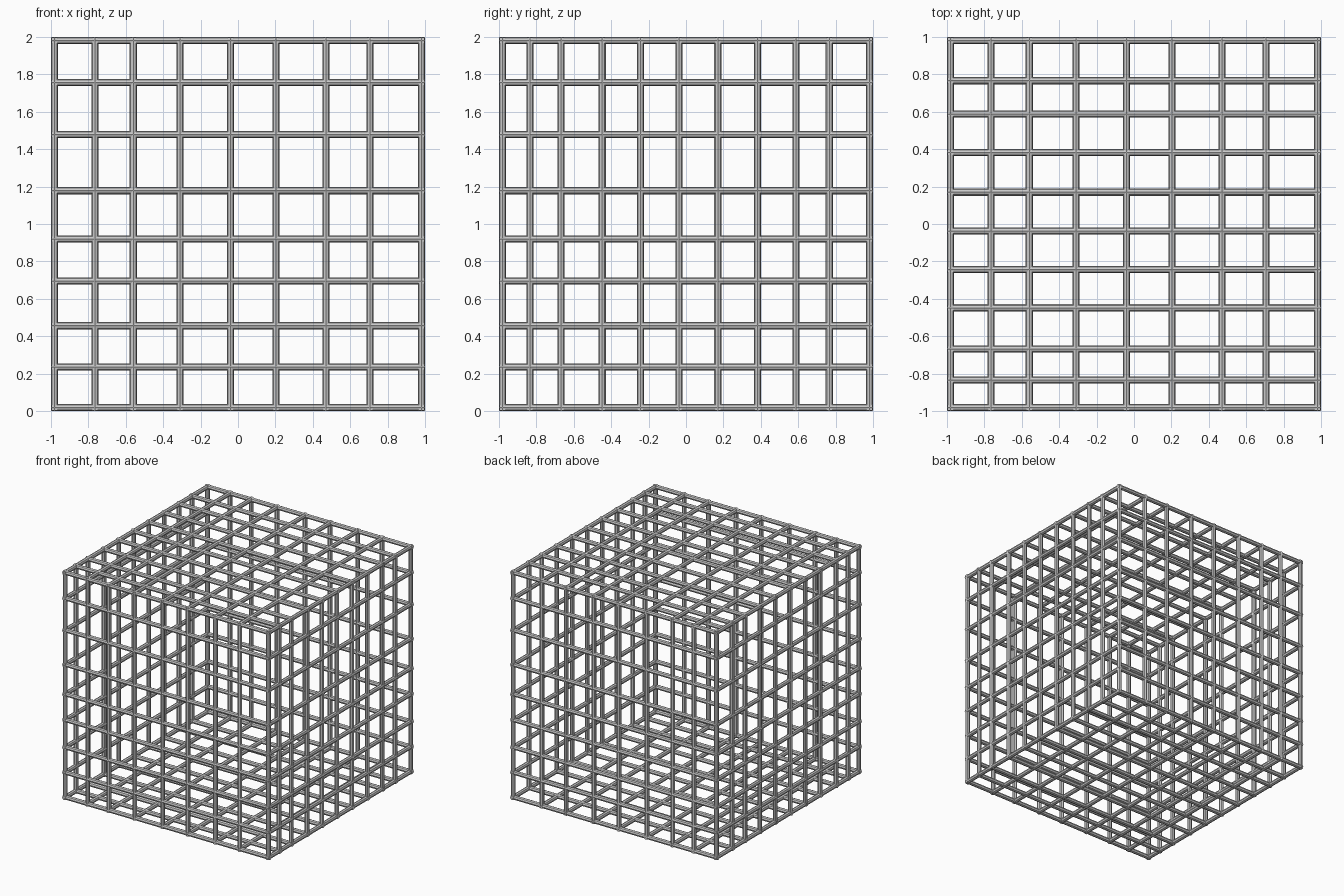
import bpy, bmesh
from mathutils import Vector

if "Cube" in bpy.data.objects:
    bpy.data.objects.remove(bpy.data.objects["Cube"])

R = 0.019      # rod radius
SIDES = 8
E = 1 - R      # rod centre line on the outer edges
GRID = [
    [-E, -0.765, -0.56, -0.31, -0.04, 0.203, 0.47, 0.705, E],
    [-E, -0.835, -0.668, -0.448, -0.244, -0.038, 0.17, 0.383, 0.588, 0.766, E],
    [R, 0.236, 0.456, 0.695, 0.92, 1.178, 1.478, 1.757, 2 - R],
]


def rod(bm, a, b):
    """Capped straight rod between two points."""
    a, b = Vector(a), Vector(b)
    d = b - a
    mat = d.to_track_quat('Z', 'Y').to_matrix().to_4x4()
    mat.translation = (a + b) / 2
    bmesh.ops.create_cone(bm, cap_ends=True, segments=SIDES, radius1=R,
                          radius2=R, depth=d.length, matrix=mat)


def rods_along(axis, name):
    """All rods parallel to one axis lying on the skin of the box."""
    u, v = [i for i in range(3) if i != axis]
    bm = bmesh.new()
    for i, pu in enumerate(GRID[u]):
        for j, pv in enumerate(GRID[v]):
            # keep only rods on the outer walls; the cage is hollow
            if i not in (0, len(GRID[u]) - 1) and j not in (0, len(GRID[v]) - 1):
                continue
            a, b = [0, 0, 0], [0, 0, 0]
            a[u] = b[u] = pu
            a[v] = b[v] = pv
            a[axis] = GRID[axis][0] - R * 0.9
            b[axis] = GRID[axis][-1] + R * 0.9
            rod(bm, a, b)
    me = bpy.data.meshes.new(name)
    bm.to_mesh(me)
    bm.free()
    ob = bpy.data.objects.new(name, me)
    bpy.context.collection.objects.link(ob)


# three families of rods form the cage
rods_along(0, "cage_width_rods")
rods_along(1, "cage_depth_rods")
rods_along(2, "cage_upright_rods")
